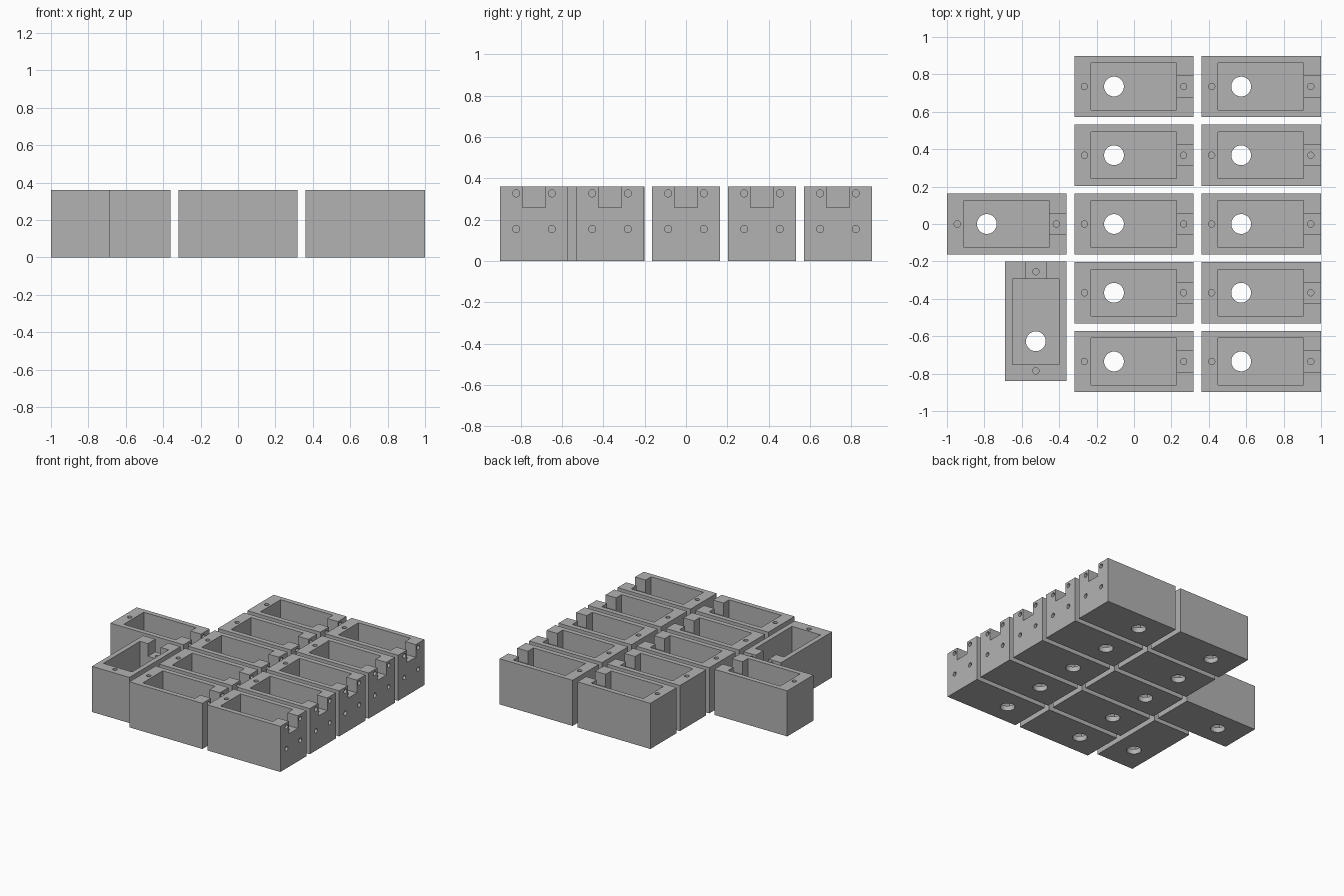
import bpy, math
from mathutils import Vector

if "Cube" in bpy.data.objects:
    bpy.data.objects.remove(bpy.data.objects["Cube"])

L, W, H = 0.637, 0.327, 0.36      # one housing
FLOOR = 0.04
PITCH_X, PITCH_Y = 0.68, 0.3675

grey = bpy.data.materials.new("mid grey")
grey.diffuse_color = (0.45, 0.45, 0.45, 1)
grey.use_nodes = True
grey.node_tree.nodes["Principled BSDF"].inputs["Base Color"].default_value = grey.diffuse_color


def box(name, lo, hi):
    bpy.ops.mesh.primitive_cube_add(size=1)
    ob = bpy.context.object
    ob.name = name
    lo, hi = Vector(lo), Vector(hi)
    for v in ob.data.vertices:
        v.co = (lo + hi) / 2 + v.co * (hi - lo)
    return ob


def drill(name, r, depth, loc, rot=(0, 0, 0)):
    bpy.ops.mesh.primitive_cylinder_add(vertices=32, radius=r, depth=depth,
                                        location=loc, rotation=rot)
    bpy.context.object.name = name
    return bpy.context.object


# Solid block and everything cut out of it
block = box("block", (-L / 2, -W / 2, 0), (L / 2, W / 2, H))
cutters = [
    box("cavity_cutter", (-0.23, -0.125, FLOOR), (0.226, 0.125, H + 0.1)),
    box("cable_notch_cutter", (0.2, -0.056, 0.26), (L / 2 + 0.1, 0.056, H + 0.2)),
    drill("floor_hole_cutter", 0.053, 0.2, (-0.107, 0, 0)),
    drill("rim_hole_cutter", 0.017, 0.2, (-0.265, 0, H)),
    drill("notch_hole_cutter", 0.017, 0.2, (0.265, 0, 0.26)),
]
for y in (-0.086, 0.086):
    for z in (0.155, 0.327):
        cutters.append(drill("end_hole_cutter", 0.017, 0.12, (L / 2, y, z),
                             (0, math.pi / 2, 0)))
for c in cutters:
    c.hide_render = True
    mod = block.modifiers.new(c.name, 'BOOLEAN')
    mod.operation, mod.solver, mod.object = 'DIFFERENCE', 'EXACT', c

# Bake the cuts into one shared mesh
bpy.context.view_layer.update()
dg = bpy.context.evaluated_depsgraph_get()
mesh = bpy.data.meshes.new_from_object(block.evaluated_get(dg))
mesh.name = "housing"
mesh.materials.clear()
mesh.materials.append(grey)
for p in mesh.polygons:
    p.material_index = 0
    p.use_smooth = True
mesh.set_sharp_from_angle(angle=math.radians(30))
for ob in cutters + [block]:
    bpy.data.objects.remove(ob)


def housing(name, x, y, turn=0):
    ob = bpy.data.objects.new(name, mesh)
    ob.location = (x, y, 0)
    ob.rotation_euler.z = turn
    bpy.context.collection.objects.link(ob)


# Two columns of five, one on the left, one turned a quarter
for col, x in (("middle", 0.0), ("right", PITCH_X)):
    for row in range(-2, 3):
        housing(f"{col}_housing_{row + 3}", x, row * PITCH_Y)
housing("left_housing", -PITCH_X, 0)
housing("turned_housing", -0.525, -0.52, math.pi / 2)
